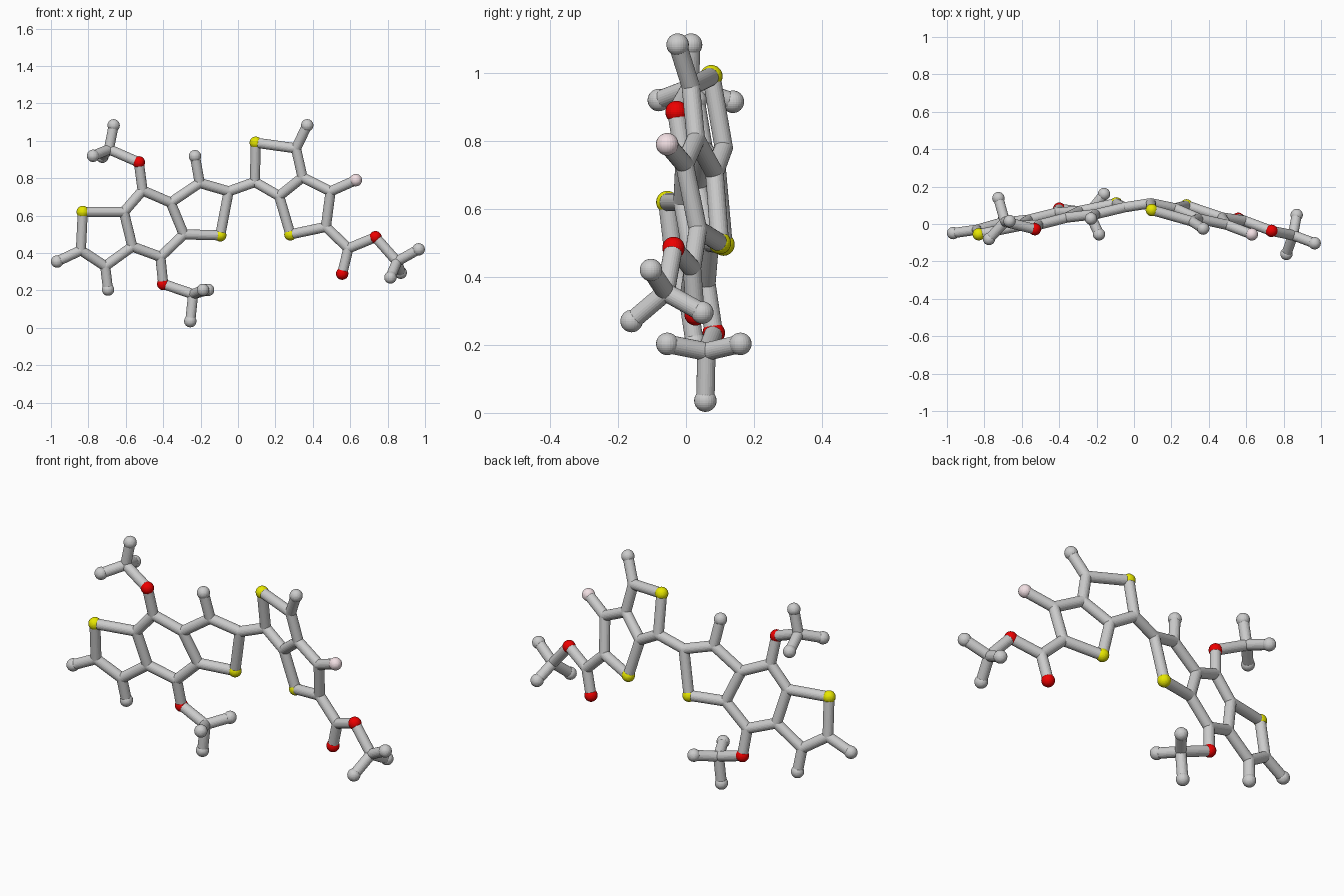
import bpy
from mathutils import Vector

if "Cube" in bpy.data.objects:
    bpy.data.objects.remove(bpy.data.objects["Cube"])

BOND_R, BALL_R, SIDES = 0.027, 0.033, 24


def material(name, rgb):
    m = bpy.data.materials.new(name)
    m.diffuse_color = (*rgb, 1)
    m.use_nodes = True
    m.node_tree.nodes["Principled BSDF"].inputs["Base Color"].default_value = m.diffuse_color
    return m


RED = material("red", (0.85, 0.0, 0.0))
YELLOW = material("yellow", (0.8, 0.8, 0.0))
PINK = material("pink", (0.9, 0.75, 0.78))


def tilted(points, a, b, c):
    """Lift flat (x, z) points onto the plane y = a + b*x + c*z."""
    return {k: Vector((x, a + b * x + c * z, z)) for k, (x, z) in points.items()}


# left half: three fused rings lying in one tilted plane
atoms = tilted({
    "s1": (-.83, .62), "c2": (-.84, .415), "h2": (-.967, .355), "c3": (-.71, .33),
    "h3": (-.695, .205), "c4": (-.565, .435), "c5": (-.61, .62), "c6": (-.51, .735),
    "o6": (-.53, .885), "c7": (-.36, .67), "c8": (-.29, .50), "c9": (-.415, .38),
    "o9": (-.40, .235), "c10": (-.205, .775), "h10": (-.23, .918),
    "c11": (-.05, .73), "s2": (-.095, .495)}, .193, .203, -.128)

# right half: two fused rings and the acid group in a second plane
atoms.update(tilted({
    "c12": (.09, .78), "s3": (.095, .99), "c13": (.31, .96), "h13": (.37, 1.083),
    "c14": (.345, .805), "c15": (.22, .705), "s4": (.28, .50), "c16": (.47, .54),
    "c17": (.495, .73), "f17": (.63, .79), "c18": (.59, .425), "o18": (.735, .485)},
    .268, -.305, -.166))
atoms["o19"] = Vector((.557, .028, .29))

# three end groups that turn out of the planes: centre, then three tips
tripods = {
    "u": [(-.69, .012, .955), (-.665, .015, 1.083), (-.775, -.08, .92), (-.725, .138, .915)],
    "d": [(-.24, .06, .18), (-.255, .057, .036), (-.187, -.055, .203), (-.16, .16, .203)],
    "r": [(.85, -.06, .355), (.966, -.103, .42), (.87, .048, .295), (.815, -.16, .27)],
}
for key, pts in tripods.items():
    for i, p in enumerate(pts):
        atoms[("c" if i == 0 else "h") + key + str(i)] = Vector(p)

chains = [
    "s1 c2 c3 c4 c5 s1", "c5 c6 c7 c8 c9 c4", "c7 c10 c11 s2 c8",
    "c2 h2", "c3 h3", "c10 h10", "c6 o6 cu0", "c9 o9 cd0", "c11 c12",
    "c12 s3 c13 c14 c15 c12", "c15 s4 c16 c17 c14", "c13 h13", "c17 f17",
    "c16 c18 o18 cr0", "c18 o19",
] + [f"c{k}0 h{k}{i}" for k in tripods for i in (1, 2, 3)]


def bond(a, b):
    d = atoms[b] - atoms[a]
    bpy.ops.mesh.primitive_cylinder_add(vertices=SIDES, radius=BOND_R, depth=d.length,
                                        location=(atoms[a] + atoms[b]) / 2)
    ob = bpy.context.object
    ob.rotation_mode = 'QUATERNION'
    ob.rotation_quaternion = d.to_track_quat('Z', 'Y')
    ob.name = f"rod_{a}_{b}"


# rods along every chain
for chain in chains:
    names = chain.split()
    for a, b in zip(names, names[1:]):
        bond(a, b)

# balls: plain joints, grey tips and coloured balls
kinds = {"c": ("joint", BOND_R, None), "h": ("tip_ball", BALL_R, None),
         "o": ("red_ball", BALL_R, RED), "s": ("yellow_ball", BALL_R, YELLOW),
         "f": ("pink_ball", BALL_R, PINK)}
for key, pos in atoms.items():
    label, radius, mat = kinds[key[0]]
    bpy.ops.mesh.primitive_uv_sphere_add(segments=SIDES, ring_count=16,
                                         radius=radius, location=pos)
    ob = bpy.context.object
    ob.name = f"{label}_{key}"
    if mat:
        ob.data.materials.append(mat)
